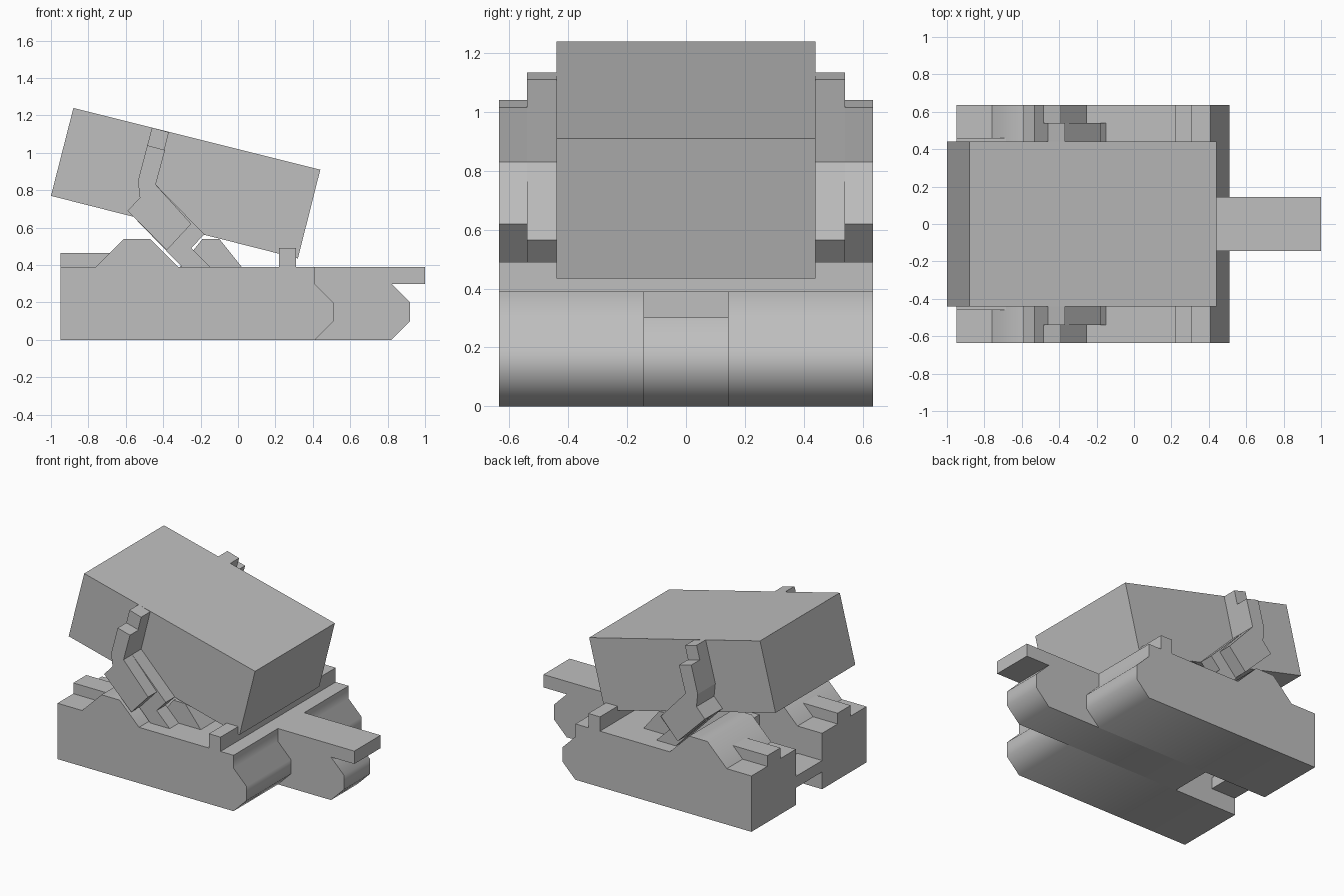
import bpy
import bmesh
import math

cube = bpy.data.objects.get("Cube")
if cube:
    bpy.data.objects.remove(cube, do_unlink=True)

grey = bpy.data.materials.new("plain_grey")
grey.use_nodes = True
grey.diffuse_color = (0.52, 0.52, 0.52, 1)
grey.node_tree.nodes["Principled BSDF"].inputs["Base Color"].default_value = grey.diffuse_color


def prism(name, profile, y0, y1, smooth=False):
    """Extrude an x-z profile from y0 to y1."""
    bm = bmesh.new()
    face = bm.faces.new([bm.verts.new((x, y0, z)) for x, z in profile])
    new = bmesh.ops.extrude_face_region(bm, geom=[face])["geom"]
    verts = [v for v in new if isinstance(v, bmesh.types.BMVert)]
    bmesh.ops.translate(bm, verts=verts, vec=(0, y1 - y0, 0))
    bmesh.ops.recalc_face_normals(bm, faces=bm.faces)
    mesh = bpy.data.meshes.new(name)
    bm.to_mesh(mesh)
    bm.free()
    mesh.materials.append(grey)
    ob = bpy.data.objects.new(name, mesh)
    bpy.context.collection.objects.link(ob)
    if smooth:
        bpy.ops.object.select_all(action="DESELECT")
        ob.select_set(True)
        bpy.context.view_layer.objects.active = ob
        bpy.ops.object.shade_smooth_by_angle(angle=math.radians(50))
    return ob


def pair(name, profile, inner, outer, smooth=False):
    """Make the same part on both sides of the centre."""
    prism("front_" + name, profile, -outer, -inner, smooth)
    prism("back_" + name, profile, inner, outer, smooth)


def rect(x0, x1, z0, z1):
    return [(x0, z0), (x1, z0), (x1, z1), (x0, z1)]


WIDE, SLOT, BOX, MID = 0.635, 0.145, 0.44, 0.54
DECK = 0.39

# Base halves with a chamfered nose, leaving a slot at the rear
pair("base_half", [(-0.95, 0), (0.41, 0), (0.51, 0.1), (0.51, 0.2),
                   (0.41, 0.3), (0.41, DECK), (-0.95, DECK)], SLOT, WIDE, True)

# Centre of the base, running out into the hooked tongue
prism("centre_tongue", [(-0.465, 0), (0.82, 0), (0.92, 0.1), (0.92, 0.2),
                        (0.82, 0.3), (1, 0.3), (1, DECK), (-0.465, DECK)],
      -SLOT, SLOT, True)

# Catch bar across the rear slot
prism("catch_bar", rect(-0.95, -0.76, 0.12, 0.2), -SLOT, SLOT)

# Deck details: ridges, rear pads, cross rail and the support under the box
pair("ridge", [(-0.76, DECK), (-0.32, DECK), (-0.47, 0.54), (-0.61, 0.54)],
     SLOT, WIDE, True)
pair("rear_pad", rect(-0.95, -0.68, DECK, 0.465), 0.316, 0.46)
prism("cross_rail", rect(0.22, 0.31, DECK, 0.49), -WIDE, WIDE)
prism("box_support", [(-0.31, DECK), (0.02, DECK), (-0.1, 0.54), (-0.19, 0.54)],
      -BOX, BOX)

# Tilted box
prism("tilted_box", [(-1, 0.77), (0.32, 0.435), (0.44, 0.91), (-0.88, 1.24)],
      -BOX, BOX)

# Bent arms: a long inner layer with a foot, and a shorter outer layer
bend = [(-0.535, 0.85), (-0.525, 0.76), (-0.59, 0.69)]
pair("arm_inner", [(-0.46, 1.135)] + bend +
     [(-0.30, DECK), (-0.15, DECK), (-0.25, 0.49), (-0.18, 0.565),
      (-0.44, 0.83), (-0.37, 1.11)], BOX, MID)
pair("arm_outer", [(-0.485, 1.04)] + bend +
     [(-0.38, 0.48), (-0.25, 0.62), (-0.44, 0.83), (-0.39, 1.015)], MID, WIDE)
